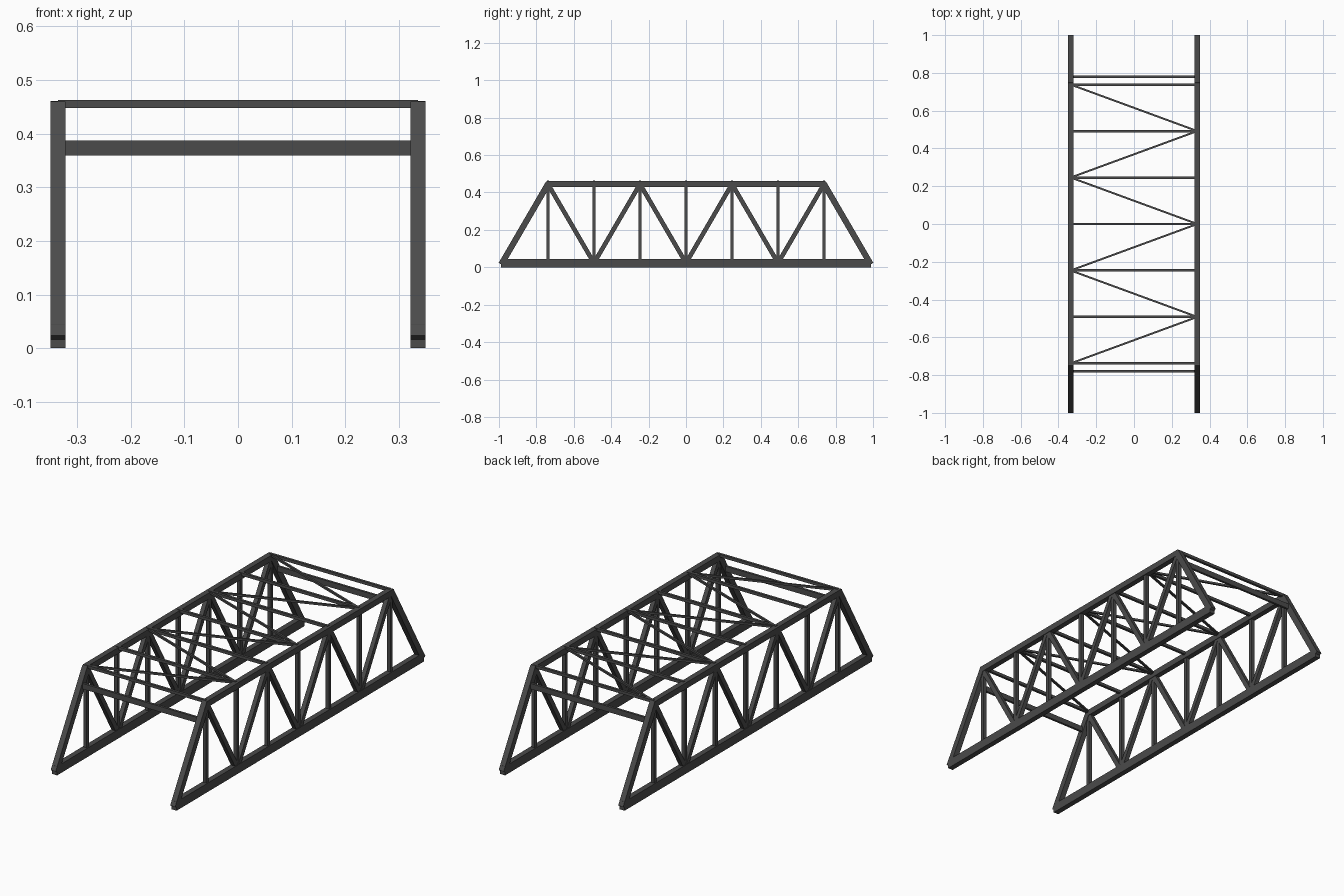
import bpy, bmesh
from mathutils import Vector, Matrix

if "Cube" in bpy.data.objects:
    bpy.data.objects.remove(bpy.data.objects["Cube"])

steel = bpy.data.materials.new("dark grey steel")
steel.diffuse_color = (0.07, 0.07, 0.07, 1)
steel.use_nodes = True
steel.node_tree.nodes["Principled BSDF"].inputs["Base Color"].default_value = steel.diffuse_color

SIDE = 0.335            # x of each truss plane
P = 0.246               # panel length
LOW, HIGH = 0.0225, 0.445


def bars(name, segments, a, b, ref=(1, 0, 0), extend=0.0):
    """Box bars from point to point; a = size along ref, b = size across it."""
    bm = bmesh.new()
    for p, q in segments:
        p, q = Vector(p), Vector(q)
        d = (q - p).normalized()
        u = Vector(ref)
        v = d.cross(u).normalized()
        m = Matrix((u * a, v * b, d * ((q - p).length + 2 * extend))).transposed().to_4x4()
        m.translation = (p + q) / 2
        bmesh.ops.create_cube(bm, size=1, matrix=m)
    bmesh.ops.recalc_face_normals(bm, faces=bm.faces)
    me = bpy.data.meshes.new(name)
    bm.to_mesh(me)
    bm.free()
    me.materials.append(steel)
    ob = bpy.data.objects.new(name, me)
    bpy.context.collection.objects.link(ob)
    return ob


def truss(name, segments, a, b, extend=0.0):
    """Bars given in the (y, z) plane, repeated on both sides of the bridge."""
    segs = [((s * SIDE, *p), (s * SIDE, *q)) for s in (-1, 1) for p, q in segments]
    return bars(name, segs, a, b, extend=extend)


# Side trusses: chords
truss("bottom_chord", [((-0.99, LOW), (0.99, LOW))], 0.028, 0.045)
truss("top_chord", [((-3 * P, HIGH), (3 * P, HIGH))], 0.028, 0.031, extend=0.006)

# Sloping end posts
truss("end_post", [((s * 4 * P, LOW), (s * 3 * P, HIGH)) for s in (-1, 1)],
      0.028, 0.032, extend=0.008)

# Vertical posts and zigzag diagonals
truss("vertical_post", [((i * P, LOW), (i * P, HIGH)) for i in range(-3, 4)], 0.018, 0.018)
node = [(i * P, HIGH if i % 2 else LOW) for i in range(-3, 4)]
truss("diagonal", list(zip(node, node[1:])), 0.022, 0.024)

# Top cross struts
bars("top_strut", [((-SIDE, i * P, 0.4555), (SIDE, i * P, 0.4555)) for i in range(-3, 4)],
     0.015, 0.013, ref=(0, 0, 1))

# Top zigzag bracing
zig = [((SIDE if i % 2 == 0 else -SIDE), i * P, 0.4555) for i in range(-3, 4)]
bars("top_bracing", list(zip(zig, zig[1:])), 0.010, 0.010, ref=(0, 0, 1))

# Portal beams across the end posts
bars("portal_beam", [((-SIDE, s * 0.779, 0.373), (SIDE, s * 0.779, 0.373)) for s in (-1, 1)],
     0.028, 0.012, ref=(0, 0, 1))
